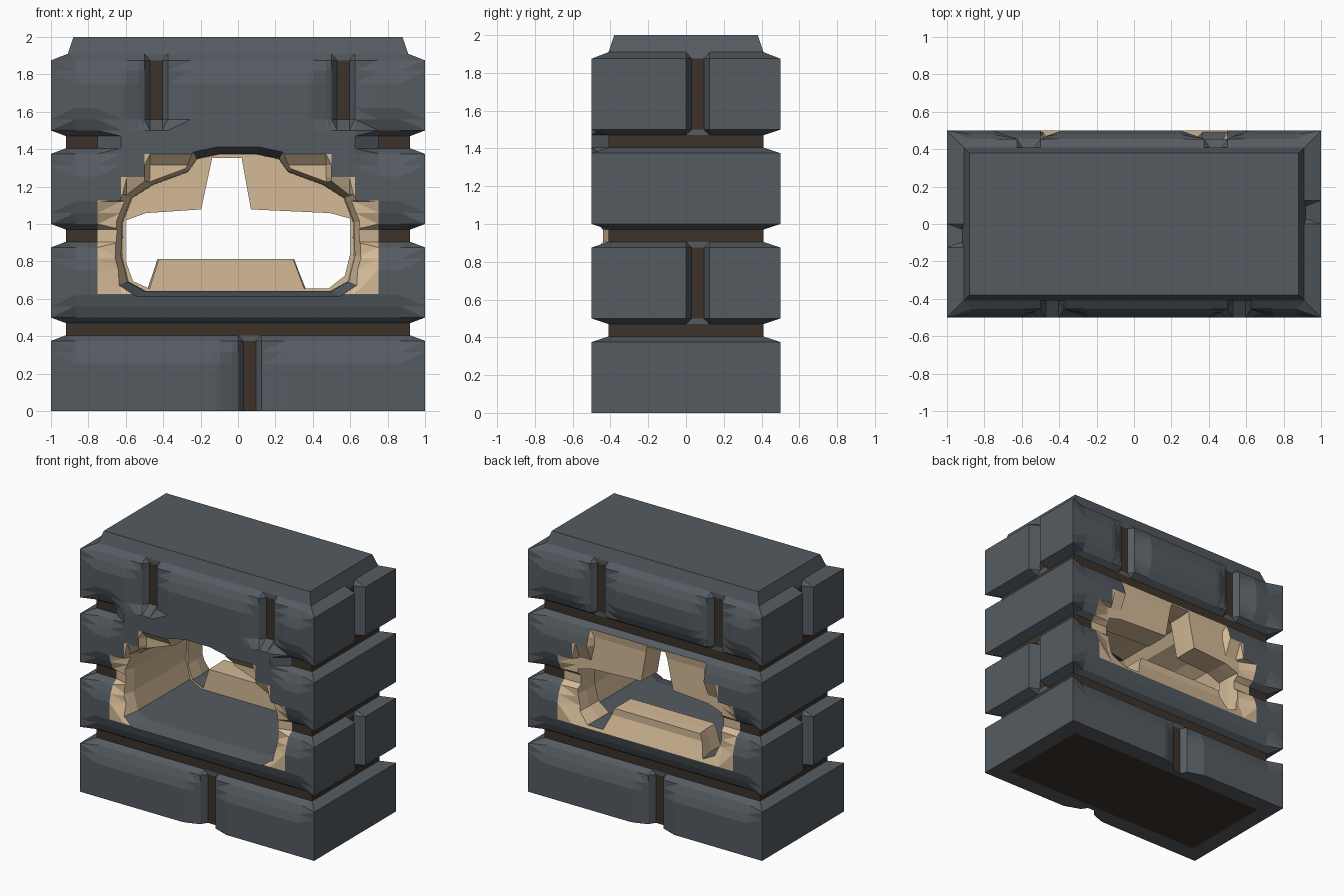
import bpy, bmesh
from mathutils import Vector

if "Cube" in bpy.data.objects:
    bpy.data.objects.remove(bpy.data.objects["Cube"])


def material(name, rgb):
    m = bpy.data.materials.new(name)
    m.use_nodes = True
    m.diffuse_color = (*rgb, 1)
    m.node_tree.nodes["Principled BSDF"].inputs["Base Color"].default_value = (*rgb, 1)
    return m


SLATE, MORTAR, TAN = 0, 1, 2
MATERIALS = [material("slate brick", (0.09, 0.105, 0.12)),
             material("dark mortar", (0.045, 0.032, 0.023)),
             material("raw tan stone", (0.66, 0.49, 0.31))]

GAP, LIP = 0.125, 0.03
BEDS = [0.375, 0.875, 1.375]      # lower edge of each horizontal joint
CAP = 1.875                       # top of the last course


def finish(bm, name):
    bm.normal_update()
    bmesh.ops.triangulate(bm, faces=bm.faces)
    bm.normal_update()
    bmesh.ops.recalc_face_normals(bm, faces=bm.faces)
    if bm.calc_volume(signed=True) < 0:
        bmesh.ops.reverse_faces(bm, faces=bm.faces)
    mesh = bpy.data.meshes.new(name)
    bm.to_mesh(mesh)
    bm.free()
    for m in MATERIALS:
        mesh.materials.append(m)
    obj = bpy.data.objects.new(name, mesh)
    bpy.context.collection.objects.link(obj)
    return obj


def joints(face, t, z):
    """Joints near a point of a face, as (position, joint start)."""
    out = []
    for bed in BEDS:
        if not (face == "front" and bed > 0.5 and abs(t) < 0.74):
            out.append((z, bed))
    course = int(z / 0.5)
    if z - course * 0.5 <= 0.376 or z > CAP:
        if face == "side":
            starts = [0] if course in (1, 3) else []
        else:
            starts = {0: [0], 3: [-0.5, 0.5]}.get(course, [])
        if not (face == "front" and course == 3 and z < 1.54):
            out += [(t, s) for s in starts]
    return out


def raw_zone(x, z):
    """Stepped patch of exposed stone around the opening."""
    x = abs(x)
    return z > 0.626 and ((x < 0.74 and z < 1.124) or (x < 0.624 and z < 1.249)
                          or (x < 0.499 and z < 1.374))


def depth(face, t, z):
    """How far the surface lies behind the flat face."""
    if z > 1.95:
        return 0.12
    if z > CAP + 0.01:
        return 0.09
    d = 0.0
    for p, a in joints(face, t, z):
        if a + 0.001 < p < a + GAP - 0.001:
            return 0.08 if face == "side" else 0.09
        if face != "side" and abs(t) < 0.95:
            near = max(a - p, p - a - GAP)
            d = max(d, 0.045 * max(0, 1 - near / 0.13) ** 1.5)
    if face != "side" and abs(t) < 0.95:
        d = max(d, 0.045 * max(0, 1 - (CAP - z) / 0.13) ** 1.5)
        if raw_zone(t, z):
            d = max(d, 0.055)
    return d


def side_of(c):
    """Name of the face that a point lies on and its position along it."""
    if abs(c.y) > 0.499:
        return ("front", c.x) if c.y < 0 else ("back", -c.x)
    if abs(c.x) > 0.999:
        return "side", c.y * (1 if c.x > 0 else -1)
    return None, 0


# wall block, cut along every joint line
bm = bmesh.new()
bmesh.ops.create_cube(bm, size=2)
for v in bm.verts:
    v.co.y *= 0.5
    v.co.z += 1
joint_x = [s + o for s in (0, -0.5, 0.5) for o in (LIP, GAP - LIP)]
cuts_x = [i / 8 for i in range(-6, 7)] + [s * p for p in joint_x for s in (-1, 1)] + [-0.87, 0.87]
cuts_y = [s * p for p in (LIP, GAP - LIP, GAP, 0.37) for s in (-1, 1)] + [0]
cuts_z = [b + o for b in BEDS for o in (-0.12, -0.06, 0, LIP, GAP - LIP, GAP, GAP + 0.06, GAP + 0.12)]
cuts_z += [0.625, 1.125, 1.25, 1.75, 1.82, CAP, 1.91]
for axis, cuts in enumerate((cuts_x, cuts_y, cuts_z)):
    normal = Vector([float(i == axis) for i in range(3)])
    for c in sorted(set(round(c, 4) for c in cuts)):
        bmesh.ops.bisect_plane(bm, geom=bm.verts[:] + bm.edges[:] + bm.faces[:], dist=1e-5,
                               plane_co=normal * c, plane_no=normal)

# colours by joint, patch and underside
for f in bm.faces:
    c = f.calc_center_median()
    face, t = side_of(c)
    if face:
        if c.z < CAP and any(a + LIP - 0.001 < p < a + GAP - LIP + 0.001
                             for p, a in joints(face, t, c.z)):
            f.material_index = MORTAR
        if face != "side" and raw_zone(c.x, c.z):
            f.material_index = TAN
    elif c.z < 0.01 and abs(c.x) < 0.87 and abs(c.y) < 0.37:
        f.material_index = MORTAR

# sink the joints and round the bricks
for v in bm.verts:
    p = v.co.copy()
    if abs(p.x) > 0.999:
        sx = 1 if p.x > 0 else -1
        v.co.x -= sx * depth("side", p.y * sx, p.z)
    if abs(p.y) > 0.499:
        sy = 1 if p.y > 0 else -1
        face, t = side_of(p)
        v.co.y -= sy * depth(face, t, p.z)
wall = finish(bm, "brick_wall")


def cutter(name, outline, rings):
    """Solid lofted through scaled copies of an outline, as (y, scale)."""
    bm = bmesh.new()
    loops = [[bm.verts.new((x * s, y, 0.95 + (z - 0.95) * s)) for x, z in outline]
             for y, s in rings]
    n = len(outline)
    for a, b in zip(loops, loops[1:]):
        for i in range(n):
            f = bm.faces.new((a[i], a[(i + 1) % n], b[(i + 1) % n], b[i]))
            c = f.calc_center_median()
            lintel = c.y < -0.38 and c.z > 1.33 and abs(c.x) < 0.25
            f.material_index = SLATE if c.z < 0.68 or lintel else TAN
    for loop in (loops[0], loops[-1]):
        bm.faces.new(loop).material_index = TAN
    obj = finish(bm, name)
    obj.hide_render = True
    return obj


# front arch with a flared mouth, and the ragged break through the back
half = [(0.5, 0.64), (0.59, 0.69), (0.625, 0.83), (0.62, 1.01), (0.57, 1.14),
        (0.46, 1.21), (0.27, 1.28), (0.22, 1.35), (0.1, 1.375)]
arch = half + [(-x, z) for x, z in reversed(half)]
ragged = [(-0.48, 0.65), (-0.43, 0.81), (0.3, 0.81), (0.36, 0.65), (0.49, 0.65),
          (0.58, 0.72), (0.61, 0.84), (0.61, 1.03), (0.5, 1.06), (0.07, 1.08),
          (0.02, 1.36), (-0.14, 1.36), (-0.2, 1.08), (-0.5, 1.06), (-0.61, 1.02),
          (-0.61, 0.8), (-0.57, 0.69)]
holes = [cutter("arch_cutter", arch, [(-0.6, 1.16), (-0.38, 1.0), (0.25, 0.99)]),
         cutter("back_cutter", ragged, [(0.2, 0.985), (0.36, 0.985), (0.6, 1.04)])]

bpy.context.view_layer.objects.active = wall
for hole in holes:
    mod = wall.modifiers.new("opening", 'BOOLEAN')
    mod.operation = 'DIFFERENCE'
    mod.solver = 'EXACT'
    mod.object = hole
    bpy.ops.object.modifier_apply(modifier=mod.name)
    bpy.data.objects.remove(hole)
